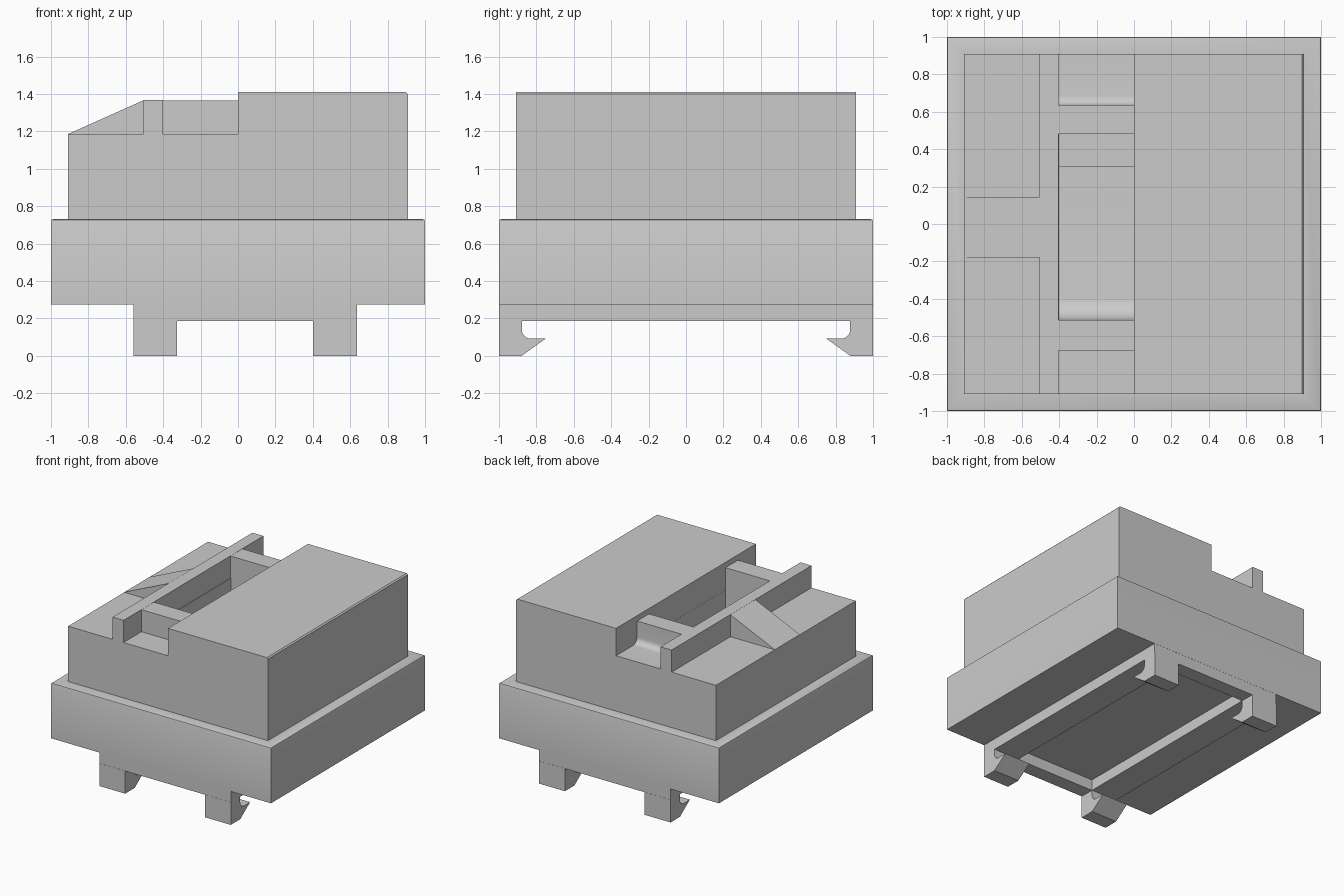
import bpy, bmesh, math

if "Cube" in bpy.data.objects:
    bpy.data.objects.remove(bpy.data.objects["Cube"])


def prism(name, pts, axis, a, b):
    """Extrude a 2D profile along an axis. 'x': pts are (y,z); 'y': (x,z); 'z': (x,y)."""
    place = {'x': lambda p, t: (t, p[0], p[1]),
             'y': lambda p, t: (p[0], t, p[1]),
             'z': lambda p, t: (p[0], p[1], t)}[axis]
    bm = bmesh.new()
    lo = [bm.verts.new(place(p, a)) for p in pts]
    hi = [bm.verts.new(place(p, b)) for p in pts]
    bm.faces.new(lo)
    bm.faces.new(hi[::-1])
    n = len(pts)
    for i in range(n):
        bm.faces.new((lo[i], hi[i], hi[(i + 1) % n], lo[(i + 1) % n]))
    bmesh.ops.recalc_face_normals(bm, faces=bm.faces[:])
    me = bpy.data.meshes.new(name)
    bm.to_mesh(me)
    bm.free()
    ob = bpy.data.objects.new(name, me)
    bpy.context.collection.objects.link(ob)
    return ob


def box(name, x0, x1, y0, y1, z0, z1):
    return prism(name, [(x0, y0), (x1, y0), (x1, y1), (x0, y1)], 'z', z0, z1)


def combine(target, tool, op):
    """Apply a boolean and discard the tool."""
    m = target.modifiers.new(op.lower(), 'BOOLEAN')
    m.operation, m.solver, m.object = op, 'EXACT', tool
    bpy.context.view_layer.objects.active = target
    bpy.ops.object.modifier_apply(modifier=m.name)
    bpy.data.objects.remove(tool)


def arc(cy, cz, r, a0, a1, n=8):
    return [(cy + r * math.cos(math.radians(a0 + (a1 - a0) * i / n)),
             cz + r * math.sin(math.radians(a0 + (a1 - a0) * i / n))) for i in range(n + 1)]


# Wide lower body with a narrow chamfer round its top
C = 0.01
housing = box("housing", -1, 1, -1, 1, 0.275, 0.73)
bm = bmesh.new()
bm.from_mesh(housing.data)
bmesh.ops.bevel(bm, geom=[e for e in bm.edges if all(v.co.z > 0.72 for v in e.verts)],
                offset=C, segments=2, profile=0.5, affect='EDGES')
bm.to_mesh(housing.data)
bm.free()

# Upper body: low left shelf with upright rib, tall right block
W = 0.908
combine(housing, prism("upper_body", [
    (-W, 0.70), (W, 0.70), (W, 1.40), (W - C, 1.41), (0, 1.41), (0, 1.185),
    (-0.405, 1.185), (-0.405, 1.367), (-0.505, 1.367), (-0.505, 1.185), (-W, 1.185)],
    'y', -W, W), 'UNION')

# Ramp leading up to the rib
combine(housing, prism("ramp", [(-W, 1.15), (-W, 1.186), (-0.505, 1.366), (-0.45, 1.366), (-0.45, 1.15)],
                       'y', -0.18, 0.145), 'UNION')

# Stop blocks either side of the pocket
combine(housing, box("front_stop", -0.43, 0.03, -0.675, -0.512, 1.15, 1.366), 'UNION')
combine(housing, prism("rear_stop", [(0.48, 1.15), (0.48, 1.366), (0.635, 1.366)]
                       + arc(0.685, 1.235, 0.05, 180, 270) + [(0.685, 1.15)],
                       'x', -0.43, 0.03), 'UNION')

# Pocket with curved front end and a deeper slot at the rear
pocket = ([(-0.512, 1.6)] + arc(-0.39, 0.92, 0.122, 180, 270)
          + [(0.31, 0.798), (0.31, 0.45), (0.48, 0.45), (0.48, 1.6)])
combine(housing, prism("pocket_cutter", pocket, 'x', -0.4, -0.001), 'DIFFERENCE')

# Underside slab with a shallow recess
slab = box("rail_slab", -0.56, 0.635, -0.999, 0.999, 0.185, 0.35)
combine(slab, box("recess_cutter", -0.325, 0.40, -0.88, 0.88, 0.1, 0.276), 'DIFFERENCE')
combine(housing, slab, 'UNION')

# Four clip legs with inward hooks
parts = [housing]
for side, x0, x1 in (("left", -0.56, -0.325), ("right", 0.40, 0.635)):
    for end, s in (("rear", 1), ("front", -1)):
        hook = ([(1, 0), (1, 0.186), (0.878, 0.186)] + arc(0.83, 0.14, 0.048, 0, -90)
                + [(0.75, 0.092), (0.878, 0)])
        parts.append(prism(f"{end}_{side}_clip", [(s * y, z) for y, z in hook], 'x', x0, x1))

# Smooth curved surfaces, keep edges crisp
for ob in parts:
    ob.select_set(True)
bpy.context.view_layer.objects.active = housing
bpy.ops.object.shade_smooth_by_angle(angle=math.radians(25))
